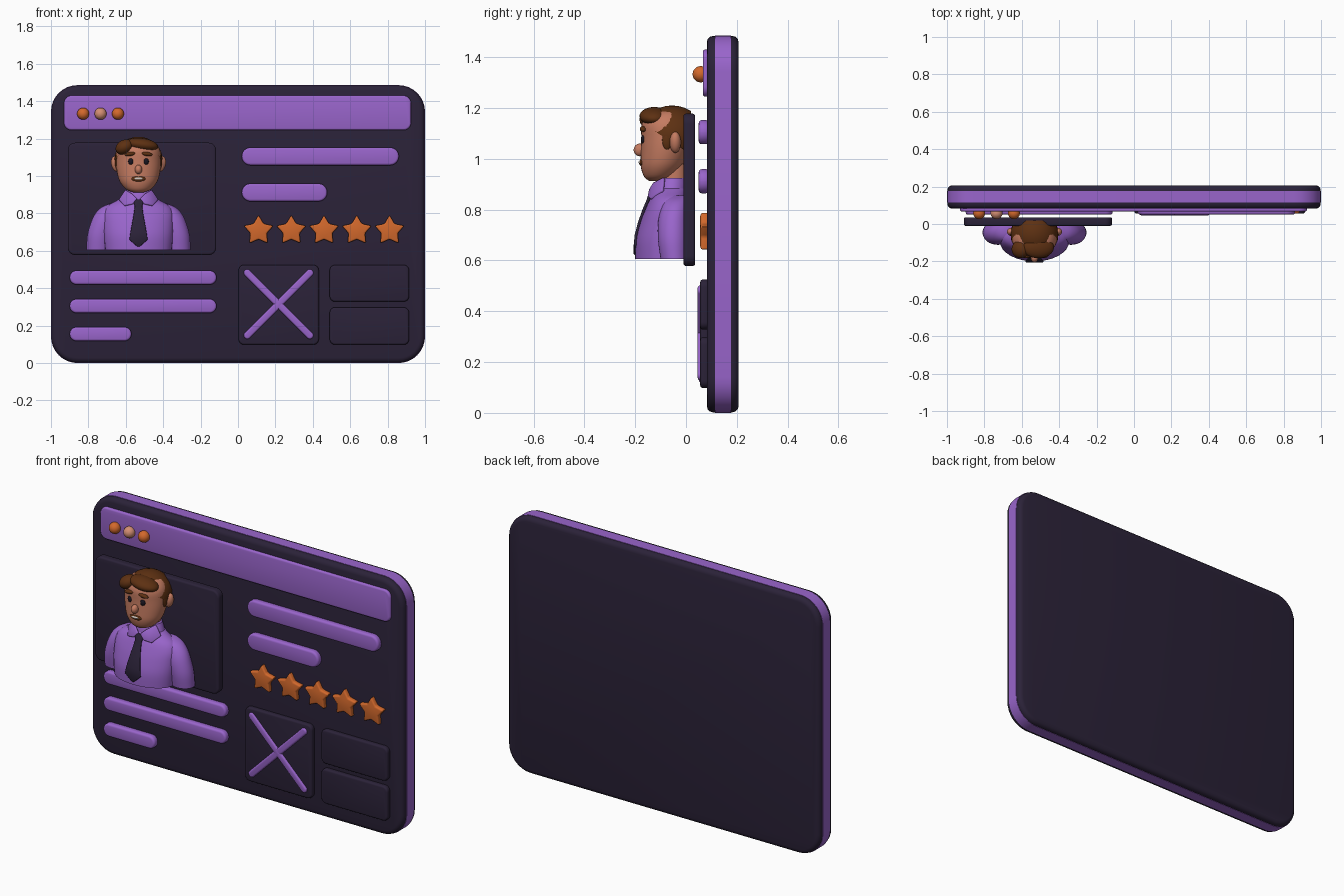
import bpy, bmesh, math
from mathutils import Matrix, Vector

if "Cube" in bpy.data.objects:
    bpy.data.objects.remove(bpy.data.objects["Cube"], do_unlink=True)


def material(name, rgb):
    m = bpy.data.materials.new(name)
    m.use_nodes = True
    m.diffuse_color = (*rgb, 1)
    m.node_tree.nodes["Principled BSDF"].inputs["Base Color"].default_value = (*rgb, 1)
    return m


DARK = material("dark violet", (0.024, 0.016, 0.04))
PURPLE = material("purple", (0.32, 0.13, 0.60))
ORANGE = material("orange", (0.65, 0.14, 0.025))
PEACH = material("peach", (0.65, 0.27, 0.17))
SKIN = material("skin", (0.56, 0.20, 0.12))
BROWN = material("hair brown", (0.11, 0.03, 0.006))
BLACK = material("eye black", (0.01, 0.008, 0.015))
WHITE = material("tooth white", (0.6, 0.55, 0.52))


def finish(name, bm, mat, angle=40):
    bmesh.ops.recalc_face_normals(bm, faces=bm.faces)
    mesh = bpy.data.meshes.new(name)
    bm.to_mesh(mesh)
    bm.free()
    mesh.materials.append(mat)
    ob = bpy.data.objects.new(name, mesh)
    bpy.context.collection.objects.link(ob)
    bpy.ops.object.select_all(action='DESELECT')
    ob.select_set(True)
    bpy.context.view_layer.objects.active = ob
    bpy.ops.object.shade_smooth_by_angle(angle=math.radians(angle))
    return ob


def prism(name, outline, y0, y1, bevel, mat, all_edges=False, matrix=Matrix()):
    """Extrude an xz outline from y0 to y1 and round its rims."""
    bm = bmesh.new()
    face = bm.faces.new([bm.verts.new((x, y0, z)) for x, z in outline])
    ext = bmesh.ops.extrude_face_region(bm, geom=[face])["geom"]
    for v in ext:
        if isinstance(v, bmesh.types.BMVert):
            v.co.y = y1
    edges = [e for e in bm.edges
             if all_edges or abs(e.verts[0].co.y - e.verts[1].co.y) < 1e-5]
    if bevel:
        bmesh.ops.bevel(bm, geom=edges, offset=bevel, segments=3, profile=0.5,
                        affect='EDGES', clamp_overlap=True)
    bm.transform(matrix)
    return finish(name, bm, mat)


def rounded(x0, x1, z0, z1, r, n=8):
    pts = []
    corners = [(x1 - r, z1 - r), (x0 + r, z1 - r), (x0 + r, z0 + r), (x1 - r, z0 + r)]
    for k, (cx, cz) in enumerate(corners):
        for i in range(n + 1):
            a = math.pi / 2 * (k + i / n)
            pts.append((cx + r * math.cos(a), cz + r * math.sin(a)))
    return pts


def slab(name, x0, x1, z0, z1, y0, y1, r, bevel, mat):
    return prism(name, rounded(x0, x1, z0, z1, r), y0, y1, bevel, mat)


def ball(name, loc, size, mat, tilt=0, cuts=()):
    bm = bmesh.new()
    bmesh.ops.create_uvsphere(bm, u_segments=24, v_segments=16, radius=1)
    bm.transform(Matrix.Translation(loc) @ Matrix.Rotation(tilt, 4, 'Y')
                 @ Matrix.Diagonal((*size, 1)))
    for point, normal in cuts:
        cut = bmesh.ops.bisect_plane(bm, geom=bm.verts[:] + bm.edges[:] + bm.faces[:],
                                     plane_co=point, plane_no=normal, clear_inner=True)
        bmesh.ops.contextual_create(
            bm, geom=[g for g in cut["geom_cut"] if isinstance(g, bmesh.types.BMEdge)])
    return finish(name, bm, mat)


def loft(name, rings, mat, n=32, steps=4):
    """Smooth stack of ellipses; each ring is (z, centre x, x radius, front y, back y)."""
    rows = []
    for i in range(len(rings) - 1):
        a, b, c, d = (rings[min(max(i + k, 0), len(rings) - 1)] for k in (-1, 0, 1, 2))
        for s in range(steps):
            t = s / steps
            rows.append([q + 0.5 * t * (r - p + t * (2 * p - 5 * q + 4 * r - w
                         + t * (3 * (q - r) + w - p))) for p, q, r, w in zip(a, b, c, d)])
    rows.append(rings[-1])
    bm = bmesh.new()
    loops = []
    for z, cx, rx, yf, yb in rows:
        loops.append([bm.verts.new((cx + rx * math.cos(2 * math.pi * j / n),
                                    (yf + yb) / 2 + (yb - yf) / 2 * math.sin(2 * math.pi * j / n), z))
                      for j in range(n)])
    for lo, hi in zip(loops, loops[1:]):
        for j in range(n):
            bm.faces.new((lo[j], lo[(j + 1) % n], hi[(j + 1) % n], hi[j]))
    bm.faces.new(loops[0])
    bm.faces.new(loops[-1])
    return finish(name, bm, mat, 50)


def sheet(name, rows, thick, mat):
    """Thin cloth made of paired points."""
    bm = bmesh.new()
    vs = [[bm.verts.new(p) for p in row] for row in rows]
    for a, b in zip(vs, vs[1:]):
        bm.faces.new((a[0], a[1], b[1], b[0]))
    ob = finish(name, bm, mat)
    mod = ob.modifiers.new("thickness", 'SOLIDIFY')
    mod.thickness, mod.offset = thick, 0
    mod = ob.modifiers.new("soft edge", 'BEVEL')
    mod.width, mod.segments = thick * 0.4, 2


# Window body with coloured edge band
slab("window_body", -0.998, 0.998, 0.002, 1.484, 0.082, 0.207, 0.14, 0.025, DARK)
slab("window_edge_band", -1, 1, 0, 1.486, 0.114, 0.177, 0.142, 0, PURPLE)

# Header bar and its buttons
slab("header_bar", -0.93, 0.925, 1.245, 1.43, 0.066, 0.09, 0.04, 0.01, PURPLE)
for i, mat in enumerate((ORANGE, PEACH, ORANGE)):
    ball(f"header_button_{i + 1}", (-0.828 + 0.093 * i, 0.058, 1.333), (0.032,) * 3, mat)

# Text bars
for i, (x0, x1, z, h) in enumerate([(0.02, 0.86, 1.105, 0.095), (0.02, 0.477, 0.912, 0.095),
                                    (-0.9, -0.115, 0.457, 0.075), (-0.9, -0.115, 0.305, 0.075),
                                    (-0.9, -0.57, 0.155, 0.075)]):
    slab(f"text_bar_{i + 1}", x0, x1, z - h / 2, z + h / 2, 0.05, 0.09, h * 0.49, 0.012, PURPLE)

# Rating stars
star = [((0.084 if k % 2 == 0 else 0.046) * math.sin(k * math.pi / 5),
         (0.084 if k % 2 == 0 else 0.046) * math.cos(k * math.pi / 5)) for k in range(10)]
for i in range(5):
    prism(f"star_{i + 1}", star, 0.056, 0.09, 0.009, ORANGE, True,
          Matrix.Translation((0.11 + 0.175 * i, 0, 0.708)))

# Dark tiles and the crossed placeholder
slab("placeholder_tile", 0.003, 0.432, 0.098, 0.525, 0.056, 0.09, 0.03, 0.01, DARK)
slab("upper_tile", 0.49, 0.915, 0.328, 0.525, 0.056, 0.09, 0.03, 0.01, DARK)
slab("lower_tile", 0.49, 0.915, 0.098, 0.298, 0.056, 0.09, 0.03, 0.01, DARK)
for side in (-1, 1):
    prism("cross_bar_" + ("a" if side < 0 else "b"), rounded(-0.255, 0.255, -0.019, 0.019, 0.018),
          0.046, 0.07, 0.009, PURPLE,
          matrix=Matrix.Translation((0.217, 0, 0.315)) @ Matrix.Rotation(side * math.pi / 4, 4, 'Y'))

# Portrait card
slab("portrait_card", -0.91, -0.117, 0.578, 1.178, -0.01, 0.036, 0.04, 0.01, DARK)

# Shirt
CX = -0.532
loft("shirt_body", [(0.605, CX, 0.178, -0.2, 0.01), (0.68, CX, 0.185, -0.198, 0.01),
                    (0.75, CX, 0.188, -0.18, 0.01), (0.80, CX, 0.186, -0.161, 0.01),
                    (0.84, CX, 0.165, -0.143, 0.01), (0.87, CX, 0.115, -0.126, 0.01),
                    (0.89, CX, 0.08, -0.115, 0.01)], PURPLE)
loft("collar_band", [(0.86, CX, 0.1, -0.125, 0.01), (0.9, CX, 0.085, -0.118, 0.01),
                     (0.925, CX, 0.074, -0.108, 0.005)], PURPLE)
for s, side in ((1, "left"), (-1, "right")):
    loft(f"{side}_sleeve", [(z, CX + s * dx, r, yf, 0.01) for z, dx, r, yf in
                            [(0.605, 0.212, 0.066, -0.1), (0.68, 0.204, 0.07, -0.11),
                             (0.75, 0.183, 0.072, -0.11), (0.80, 0.163, 0.068, -0.1),
                             (0.835, 0.14, 0.055, -0.085), (0.855, 0.12, 0.025, -0.06)]], PURPLE)
    sheet(f"{side}_collar_wing", [((CX + s * 0.068, -0.085, 0.925), (CX + s * 0.104, -0.09, 0.872)),
                                  ((CX + s * 0.035, -0.125, 0.905), (CX + s * 0.075, -0.135, 0.84)),
                                  ((CX + s * 0.006, -0.14, 0.878), (CX + s * 0.03, -0.147, 0.85))],
          0.014, PURPLE)

# Tie
sheet("tie", [((CX - w, y, z), (CX + w, y, z)) for z, w, y in
              [(0.875, 0.03, -0.138), (0.838, 0.02, -0.149), (0.80, 0.025, -0.165),
               (0.75, 0.034, -0.183), (0.70, 0.043, -0.196), (0.66, 0.049, -0.2),
               (0.622, 0.006, -0.2)]], 0.012, DARK)

# Head
loft("neck", [(0.86, CX, 0.06, -0.1, 0.01), (0.98, CX, 0.06, -0.1, 0.01)], SKIN)
loft("head", [(0.913, CX, 0.03, -0.145, -0.09), (0.93, CX, 0.068, -0.165, -0.05),
              (0.97, CX, 0.1, -0.178, -0.01), (1.02, CX, 0.115, -0.178, 0.01),
              (1.08, CX, 0.12, -0.176, 0.02), (1.14, CX, 0.115, -0.174, 0.02),
              (1.18, CX, 0.085, -0.145, 0.01), (1.195, CX, 0.04, -0.1, -0.01)], SKIN)
ball("nose", (CX, -0.182, 1.035), (0.019, 0.024, 0.025), SKIN)
for s, side in ((1, "left"), (-1, "right")):
    ball(f"{side}_ear", (CX + s * 0.122, -0.042, 1.065), (0.024, 0.022, 0.042), SKIN, s * 0.2)
    ball(f"{side}_eye", (CX + s * 0.04, -0.166, 1.077), (0.015, 0.012, 0.018), BLACK)
    ball(f"{side}_eyebrow", (CX + s * 0.044, -0.168, 1.118), (0.031, 0.014, 0.011), BROWN, s * 0.15)
    ball(f"{side}_sideburn", (CX + s * 0.114, -0.075, 1.075), (0.012, 0.02, 0.04), BROWN)
ball("mouth", (CX, -0.172, 0.985), (0.038, 0.012, 0.016), BROWN)
ball("teeth", (CX, -0.176, 0.986), (0.027, 0.011, 0.008), WHITE)

# Hair cap trimmed along the hairline, with a swept fringe
ball("hair_cap", (CX, -0.055, 1.09), (0.128, 0.128, 0.12), BROWN,
     cuts=[((CX, -0.18, 1.145), (0, 0.115, 0.18)), ((CX, 0.02, 1.1), (0, -1, 0))])
ball("hair_fringe", (CX + 0.02, -0.125, 1.168), (0.085, 0.058, 0.034), BROWN, 0.15)
ball("hair_quiff", (CX - 0.075, -0.135, 1.155), (0.05, 0.048, 0.038), BROWN, -0.5)
